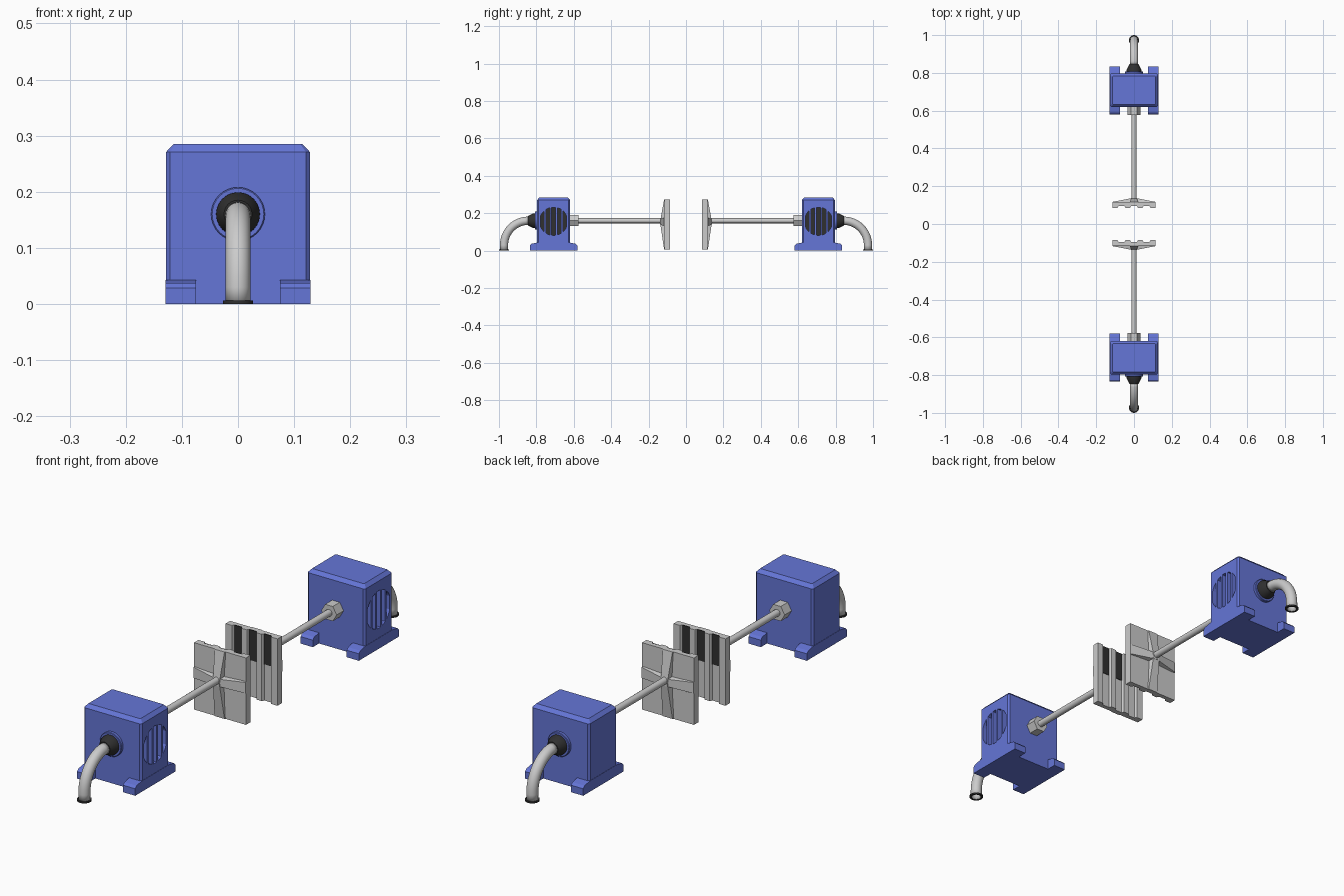
import bpy, bmesh, math
from mathutils import Vector, Matrix

if "Cube" in bpy.data.objects:
    bpy.data.objects.remove(bpy.data.objects["Cube"])

AXIS_Z = 0.16


def material(name, rgb):
    m = bpy.data.materials.new(name)
    m.diffuse_color = (*rgb, 1)
    m.use_nodes = True
    m.node_tree.nodes["Principled BSDF"].inputs["Base Color"].default_value = m.diffuse_color
    return m


BLUE = material("blue_paint", (0.13, 0.18, 0.68))
DARK = material("dark_rubber", (0.03, 0.03, 0.03))


def finish(name, bm, mat=None, smooth=False, mirror=True):
    bmesh.ops.recalc_face_normals(bm, faces=bm.faces)
    me = bpy.data.meshes.new(name)
    bm.to_mesh(me)
    bm.free()
    ob = bpy.data.objects.new(name, me)
    bpy.context.collection.objects.link(ob)
    if mat:
        me.materials.append(mat)
    if smooth:
        bpy.ops.object.select_all(action='DESELECT')
        ob.select_set(True)
        bpy.context.view_layer.objects.active = ob
        bpy.ops.object.shade_smooth_by_angle(angle=math.radians(35))
    if mirror:
        add_mirror(ob)
    return ob


def add_mirror(ob):
    # every part is repeated on the +y side
    m = ob.modifiers.new("mirror", 'MIRROR')
    m.use_axis = (False, True, False)
    m.use_mirror_merge = False


def loft(bm, rings, cap=True):
    loops = [[bm.verts.new(p) for p in r] for r in rings]
    n = len(loops[0])
    for a, b in zip(loops, loops[1:]):
        for i in range(n):
            j = (i + 1) % n
            bm.faces.new((a[i], a[j], b[j], b[i]))
    if cap:
        bm.faces.new(loops[0])
        bm.faces.new(loops[-1])


def ring(y, r, n, start=0.0):
    return [(r * math.cos(start + 2 * math.pi * i / n), y,
             AXIS_Z + r * math.sin(start + 2 * math.pi * i / n)) for i in range(n)]


def turned(name, sections, n, mat=None, smooth=True):
    bm = bmesh.new()
    loft(bm, [ring(y, r, n) for y, r in sections])
    return finish(name, bm, mat, smooth)


def rect_ring(hx, hy, z, c, cy):
    pts = []
    for sx, sy in ((1, 1), (-1, 1), (-1, -1), (1, -1)):
        pair = [(sx * hx, cy + sy * (hy - c), z), (sx * (hx - c), cy + sy * hy, z)]
        pts += pair if sx * sy > 0 else pair[::-1]
    return pts


def prism_x(bm, yz, x0, x1):
    loft(bm, [[(x, y, z) for y, z in yz] for x in (x0, x1)])


# motor housing with chamfered top and corners
CY = -0.708
bm = bmesh.new()
loft(bm, [rect_ring(0.128, 0.088, 0, 0.007, CY),
          rect_ring(0.128, 0.088, 0.271, 0.007, CY),
          rect_ring(0.115, 0.075, 0.285, 0.004, CY)])
housing = finish("housing", bm, BLUE, mirror=False)

# round vent made of five slots, right side only
bm = bmesh.new()
R, VZ = 0.075, 0.157
for k in range(-2, 3):
    ys = [k * 0.03 + d for d in (-0.01, -0.005, 0, 0.005, 0.01)]
    h = [math.sqrt(R * R - y * y) for y in ys]
    outline = [(CY + y, VZ + a) for y, a in zip(ys, h)]
    outline += [(CY + y, VZ - a) for y, a in reversed(list(zip(ys, h)))]
    prism_x(bm, outline, 0.085, 0.15)
cutter = finish("vent_cutter", bm, mirror=False)
cutter.hide_render = True
cutter.hide_viewport = True
cutter.display_type = 'WIRE'
cut = housing.modifiers.new("vent", 'BOOLEAN')
cut.operation = 'DIFFERENCE'
cut.solver = 'EXACT'
cut.object = cutter
add_mirror(housing)

# dark backing inside the vent
bm = bmesh.new()
prism_x(bm, [(CY + 0.077 * math.cos(a * math.pi / 12), VZ + 0.077 * math.sin(a * math.pi / 12))
             for a in range(24)], 0.080, 0.086)
finish("vent_backing", bm, DARK)

# mounting feet running under both sides
bm = bmesh.new()
half = [(0.127, 0), (0.127, 0.028), (0.118, 0.037), (0.088, 0.043)]
profile = [(CY + y, z) for y, z in half] + [(CY - y, z) for y, z in reversed(half)]
for s in (-1, 1):
    prism_x(bm, profile, s * 0.075, s * 0.129)
finish("mounting_feet", bm, BLUE)

# shaft, hexagonal nut and cable fittings
turned("push_rod", [(-0.64, 0.0135), (-0.12, 0.0135)], 16)
turned("hex_nut", [(-0.625, 0.034), (-0.576, 0.034)], 6, smooth=False)
turned("cable_collar", [(-0.79, 0.048), (-0.806, 0.048), (-0.808, 0.046)], 32, BLUE)
turned("cable_gland", [(-0.80, 0.039), (-0.818, 0.039), (-0.842, 0.027), (-0.846, 0.025)], 24, DARK)

# bent hollow pipe: quarter turn then straight down
bm = bmesh.new()
BEND, START = 0.13, -0.843
pipe_rings = []
for i in range(14):
    a = min(i, 12) / 12 * math.pi / 2
    cz = AXIS_Z - BEND * (1 - math.cos(a)) if i < 13 else 0.001
    centre = Vector((0, START - BEND * math.sin(a), cz))
    out = Vector((0, math.sin(a), -math.cos(a)))
    pipe_rings.append([centre + 0.022 * (Vector((1, 0, 0)) * math.cos(t) + out * math.sin(t))
                       for t in (2 * math.pi * k / 20 for k in range(20))])
loft(bm, pipe_rings, cap=False)
pipe = finish("bent_pipe", bm, smooth=True, mirror=False)
wall = pipe.modifiers.new("wall", 'SOLIDIFY')
wall.thickness = 0.004
add_mirror(pipe)

# dark ring on the pipe mouth
bm = bmesh.new()
sec = [(0.019, 0), (0.027, 0), (0.027, 0.006), (0.019, 0.006), (0.019, 0)]
loft(bm, [[(r * math.cos(2 * math.pi * k / 24), START - BEND + r * math.sin(2 * math.pi * k / 24), z)
           for k in range(24)] for r, z in sec], cap=False)
bmesh.ops.remove_doubles(bm, verts=bm.verts, dist=1e-5)
finish("pipe_mouth_ring", bm, DARK, smooth=True)

# press plate: grooved inner face
W, Z0, Z1 = 0.115, 0.005, 0.273
FACE, FLOOR, BACK = -0.086, -0.096, -0.114
GROOVES = (-0.066, 0, 0.066)
outline = [(-W, BACK), (-W, FACE)]
for gx in GROOVES:
    outline += [(gx - 0.021, FACE), (gx - 0.016, FLOOR), (gx + 0.016, FLOOR), (gx + 0.021, FACE)]
outline += [(W, FACE), (W, BACK)]
bm = bmesh.new()
loft(bm, [[(x, y, z) for x, y in outline] for z in (Z0, Z1)])
finish("press_plate", bm)

# dark grip pads in the upper half of the grooves
bm = bmesh.new()
for gx in GROOVES:
    m = Matrix.Translation((gx, FLOOR, 0.212)) @ Matrix.Diagonal((0.032, 0.004, 0.122, 1))
    bmesh.ops.create_cube(bm, size=1, matrix=m)
finish("grip_pads", bm, DARK)

# cross ribs on the back of the plate, thickest at the centre
bm = bmesh.new()
mid = (Z0 + Z1) / 2 + 0.015
for dx, dz, length in ((1, 0, W), (-1, 0, W), (0, 1, Z1 - mid), (0, -1, mid - Z0)):
    rings = []
    for d, top, w in ((0, -0.139, 0.014), (length, BACK - 0.003, 0.022)):
        rings.append([(dx * d + dz * s, y, mid + dz * d + dx * s)
                      for s, y in ((-w - 0.004, BACK + 0.004), (-w, top), (w, top), (w + 0.004, BACK + 0.004))])
    loft(bm, rings)
finish("plate_ribs", bm)
